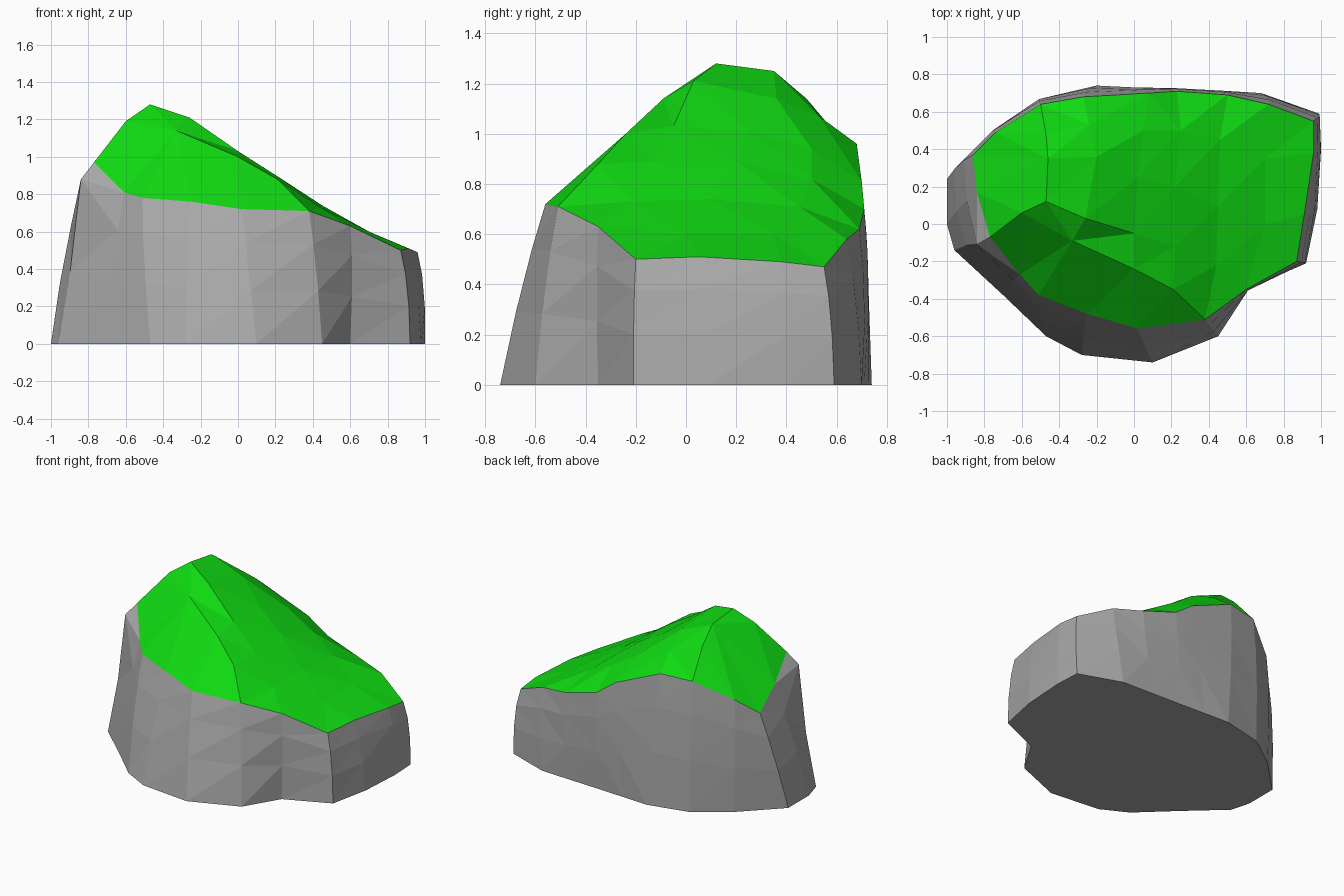
import bpy
import bmesh
from mathutils import Vector
from mathutils.geometry import delaunay_2d_cdt

old = bpy.data.objects.get("Cube")
if old:
    bpy.data.objects.remove(old, do_unlink=True)


def make_material(name, colour):
    mat = bpy.data.materials.new(name)
    mat.use_nodes = True
    mat.diffuse_color = (*colour, 1.0)
    shader = next(n for n in mat.node_tree.nodes if n.type == "BSDF_PRINCIPLED")
    shader.inputs["Base Color"].default_value = (*colour, 1.0)
    shader.inputs["Roughness"].default_value = 0.9
    return mat


def finish(bm, name, material):
    """Turn a bmesh into a flat-shaded object of one colour."""
    mesh = bpy.data.meshes.new(name)
    bm.to_mesh(mesh)
    bm.free()
    mesh.materials.append(material)
    obj = bpy.data.objects.new(name, mesh)
    bpy.context.scene.collection.objects.link(obj)
    return obj


stone = make_material("stone grey", (0.4, 0.4, 0.4))
grass = make_material("grass green", (0.005, 0.7, 0.006))

# Outline on the ground, anticlockwise from the front right corner
foot = [
    (.45, -.6), (.6, -.35), (.92, -.21), (.98, .08), (1, .4),
    (.99, .59), (.68, .7), (.45, .71), (.2, .72), (0, .73),
    (-.2, .74), (-.5, .67), (-.74, .5), (-1, .24), (-1, 0),
    (-.96, -.14), (-.7, -.38), (-.47, -.6), (-.28, -.7), (.1, -.74),
]
# Matching points where the rock meets the grass
rim = [
    (.38, -.51, .71), (.6, -.35, .63), (.87, -.2, .5), (.91, .05, .51), (.96, .38, .49),
    (.96, .55, .47), (.72, .64, .58), (.5, .69, .62), (.23, .71, .7), (.08, .7, .81),
    (-.27, .68, .96), (-.5, .64, .95), (-.74, .49, .82), (-.86, .37, .71), (-.84, .17, .84),
    (-.77, -.07, .97), (-.61, -.27, .81), (-.51, -.38, .78), (-.25, -.48, .76), (.02, -.56, .72),
]
WEST, NORTH, SOUTH = 15, 11, 0   # rim points where the ridges end

# Rock: foot, two slightly bulging middle rings and the rim, bridged with quads
bm = bmesh.new()
rings = []
for share, bulge in ((0, 1), (.4, 1.015), (.75, 1.015), (1, 1)):
    ring = []
    for low, high in zip(foot, rim):
        point = Vector((*low, 0)).lerp(Vector(high), share)
        point.x *= bulge
        point.y *= bulge
        ring.append(bm.verts.new(point))
    rings.append(ring)
rings[2][WEST].co = (-.84, -.11, .88)   # shoulder under the west corner
count = len(foot)
for lower, upper in zip(rings, rings[1:]):
    for i in range(count):
        j = (i + 1) % count
        bm.faces.new((lower[i], lower[j], upper[j], upper[i]))
bm.faces.new(list(reversed(rings[0])))
bmesh.ops.triangulate(bm, faces=[f for f in bm.faces if len(f.verts) == 4])
finish(bm, "rock_base", stone)

# Grass: crest lines that meet at the peak, plus loose points on the long slope
peak = (-.47, .12, 1.28)
west_crest = [(-.6, .06, 1.19)]
north_crest = [(-.46, .35, 1.25), (-.47, .48, 1.14)]
south_crest = [(-.33, -.09, 1.14), (0, -.24, 1), (.21, -.35, .88)]
slope = [
    (-.26, .03, 1.21), (-.2, .36, 1.14), (-.24, .53, 1.07),
    (0, -.05, 1.03), (.02, .25, 1.01), (.05, .5, .94),
    (.22, -.12, .89), (.22, .2, .89), (.25, .5, .82),
    (.44, -.22, .73), (.45, .1, .74), (.46, .45, .71),
    (.7, 0, .6), (.7, .35, .6),
]
points = [Vector(p) for p in rim]
edges = [(i, (i + 1) % count) for i in range(count)]
points.append(Vector(peak))
peak_index = count
for crest, end in ((west_crest, WEST), (north_crest, NORTH), (south_crest, SOUTH)):
    last = peak_index
    for p in crest:
        points.append(Vector(p))
        edges.append((last, len(points) - 1))
        last = len(points) - 1
    edges.append((last, end))
points += [Vector(p) for p in slope]

# Triangulate in plan, keeping the rim and crests as edges
flat, _, faces, origin, _, _ = delaunay_2d_cdt(
    [p.to_2d() for p in points], edges, [], 1, 1e-5)
bm = bmesh.new()
verts = [bm.verts.new(points[source[0]]) for source in origin]
for face in faces:
    bm.faces.new([verts[i] for i in face])
bmesh.ops.recalc_face_normals(bm, faces=bm.faces)
if sum(f.normal.z for f in bm.faces) < 0:
    bmesh.ops.reverse_faces(bm, faces=bm.faces)
finish(bm, "grass_cap", grass)
